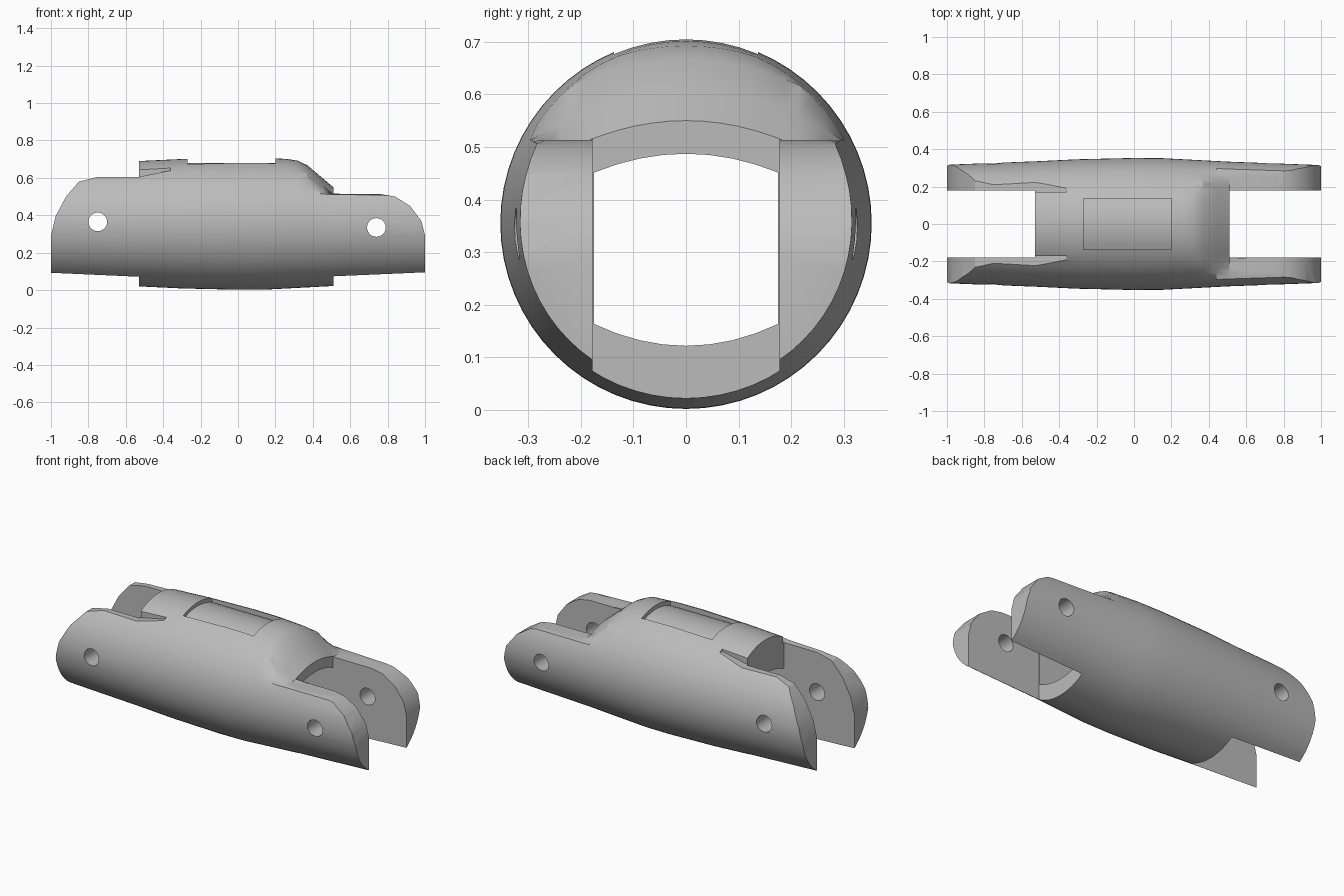
import bpy, bmesh, math
from mathutils import Vector

if "Cube" in bpy.data.objects:
    bpy.data.objects.remove(bpy.data.objects["Cube"], do_unlink=True)

CZ = 0.355      # height of the tube axis
SLOT = 0.178    # half width of the fork slots

grey = bpy.data.materials.new("plain grey")
grey.use_nodes = True
grey.diffuse_color = (0.5, 0.5, 0.5, 1)
grey.node_tree.nodes["Principled BSDF"].inputs["Base Color"].default_value = (0.5, 0.5, 0.5, 1)


def loft(name, rings):
    """Closed solid through rings with equal point counts."""
    bm = bmesh.new()
    rows = [[bm.verts.new(p) for p in ring] for ring in rings]
    n = len(rows[0])
    for a, b in zip(rows, rows[1:]):
        for i in range(n):
            j = (i + 1) % n
            bm.faces.new((a[i], a[j], b[j], b[i]))
    bm.faces.new(rows[0])
    bm.faces.new(rows[-1])
    bmesh.ops.recalc_face_normals(bm, faces=bm.faces)
    mesh = bpy.data.meshes.new(name)
    bm.to_mesh(mesh)
    bm.free()
    mesh.materials.append(grey)
    ob = bpy.data.objects.new(name, mesh)
    bpy.context.collection.objects.link(ob)
    return ob


def prism_x(name, yz, x0, x1):
    return loft(name, [[(x, y, z) for y, z in yz] for x in (x0, x1)])


def prism_y(name, xz):
    return loft(name, [[(x, y, z) for x, z in xz] for y in (-0.6, 0.6)])


def box_yz(w, z0, z1):
    return [(-w, z0), (w, z0), (w, z1), (-w, z1)]


def boolean(ob, cutter, operation="DIFFERENCE"):
    mod = ob.modifiers.new("cut", "BOOLEAN")
    mod.operation = operation
    mod.solver = "EXACT"
    mod.object = cutter
    bpy.context.view_layer.objects.active = ob
    bpy.ops.object.modifier_apply(modifier=mod.name)
    bpy.data.objects.remove(cutter, do_unlink=True)


def interp(table, x):
    for (x0, v0), (x1, v1) in zip(table, table[1:]):
        if x <= x1:
            return v0 + (v1 - v0) * (x - x0) / (x1 - x0)
    return table[-1][1]


# Barrel: tapered tube whose top drops away towards the right-hand fork
radius = [(-1.05, 0.315), (-0.53, 0.335), (-0.3, 0.346), (0, 0.353),
          (0.15, 0.352), (0.51, 0.333), (1.05, 0.313)]
crown = [(-1.05, 0.8), (0.2, 0.75), (0.37, 0.668), (0.51, 0.55), (0.6, 0.515), (1.05, 0.515)]


def section(x, n=64):
    r, top = interp(radius, x), interp(crown, x)
    ring = []
    for i in range(n):
        a = 2 * math.pi * i / n
        y, z = r * math.cos(a), CZ + r * math.sin(a)
        ring.append((x, y, min(z, max(0.513, top - 1.1 * y * y))))
    return ring


stations = [-1.05, -0.53, -0.3, -0.12, 0, 0.15, 0.2, 0.26, 0.32, 0.37, 0.44, 0.51, 0.6, 1.05]
link = loft("link_body", [section(x) for x in stations])

# Rounded side outline of both forks
outline = [(-1, 0), (1, 0), (1, 0.29), (0.98, 0.37), (0.92, 0.45), (0.84, 0.5), (0.76, 0.514),
           (0.6, 0.8), (-0.7, 0.8), (-0.75, 0.605), (-0.85, 0.58), (-0.92, 0.5),
           (-0.975, 0.395), (-1, 0.29)]
boolean(link, prism_y("outline_cutter", outline), "INTERSECT")

# Flat top on the left fork, running out into the barrel as a small wedge
flat = [(-1.1, 0.605), (-0.53, 0.605), (-0.36, 0.64), (-0.36, 0.9), (-1.1, 0.9)]
for side in (-1, 1):
    boolean(link, loft("flat_cutter", [[(x, side * y, z) for x, z in flat] for y in (0.17, 0.5)]))

# Open slots between the fork plates
for x0, x1 in ((-1.2, -0.53), (0.51, 1.2)):
    boolean(link, prism_x("slot_cutter", box_yz(SLOT, -0.2, 1), x0, x1))


# Bore with flat sides and gently arched floor and roof
def arch(centre, edge, flip=1):
    ys = [flip * SLOT * 0.985 * k / 4 for k in range(-4, 5)]
    return [(y, centre + (edge - centre) * (y / SLOT) ** 2) for y in ys]


boolean(link, prism_x("bore_cutter", arch(0.122, 0.165) + arch(0.487, 0.45, -1), -0.8, 0.8))

# Shallow curved pocket on top
floor = [(0.137 * k / 5, CZ + math.sqrt(0.325 ** 2 - (0.137 * k / 5) ** 2)) for k in range(-5, 6)]
boolean(link, prism_x("pocket_cutter", floor + [(0.137, 0.9), (-0.137, 0.9)], -0.27, 0.2))

# Pin holes
for x, z in ((-0.75, 0.365), (0.74, 0.335)):
    angles = [2 * math.pi * k / 24 for k in range(24)]
    boolean(link, prism_y("pin_cutter", [(x + 0.05 * math.cos(a), z + 0.05 * math.sin(a)) for a in angles]))

# Smooth shading with crisp edges
bpy.ops.object.select_all(action="DESELECT")
link.select_set(True)
bpy.context.view_layer.objects.active = link
bpy.ops.object.shade_smooth_by_angle(angle=math.radians(25))
